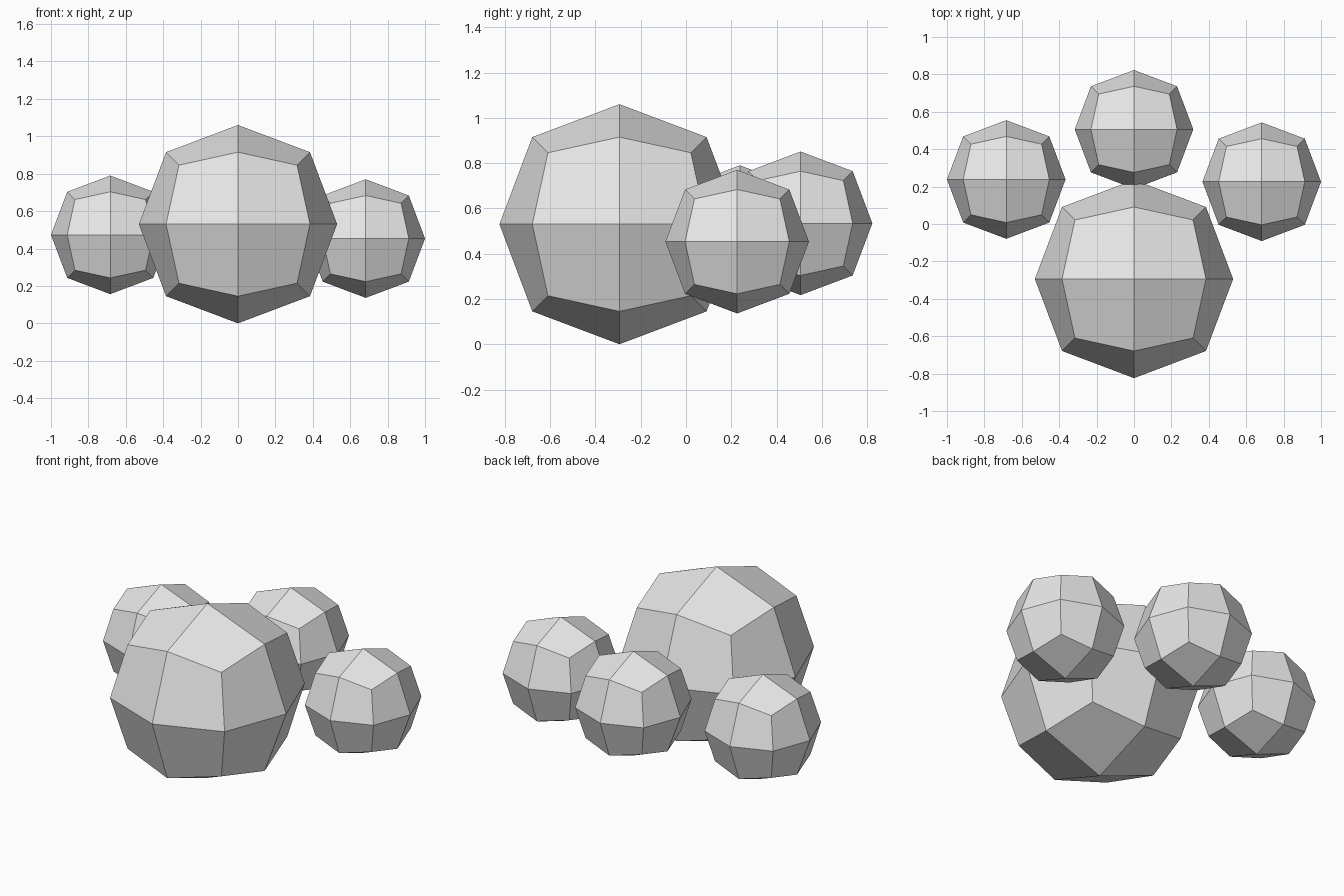
import bpy

if "Cube" in bpy.data.objects:
    bpy.data.objects.remove(bpy.data.objects["Cube"])

# Plain grey for every ball
grey = bpy.data.materials.new("light_grey")
grey.diffuse_color = (0.8, 0.8, 0.8, 1)
grey.use_nodes = True
grey.node_tree.nodes["Principled BSDF"].inputs["Base Color"].default_value = grey.diffuse_color


def ball(name, center, radius):
    """Faceted ball: a cube rounded by one subdivision step."""
    # one subdivision pulls the face centres in to 0.8395 of the half size
    bpy.ops.mesh.primitive_cube_add(size=2 * radius / 0.8395, location=center)
    ob = bpy.context.object
    ob.name = name
    ob.data.materials.append(grey)
    sub = ob.modifiers.new("rounding", "SUBSURF")
    sub.levels = sub.render_levels = 1
    return ob


# Large front ball and three small ones around its back
ball("main_ball", (0, -0.294, 0.53), 0.53)
ball("left_ball", (-0.683, 0.238, 0.473), 0.317)
ball("right_ball", (0.683, 0.226, 0.453), 0.317)
ball("back_ball", (0, 0.506, 0.534), 0.317)
